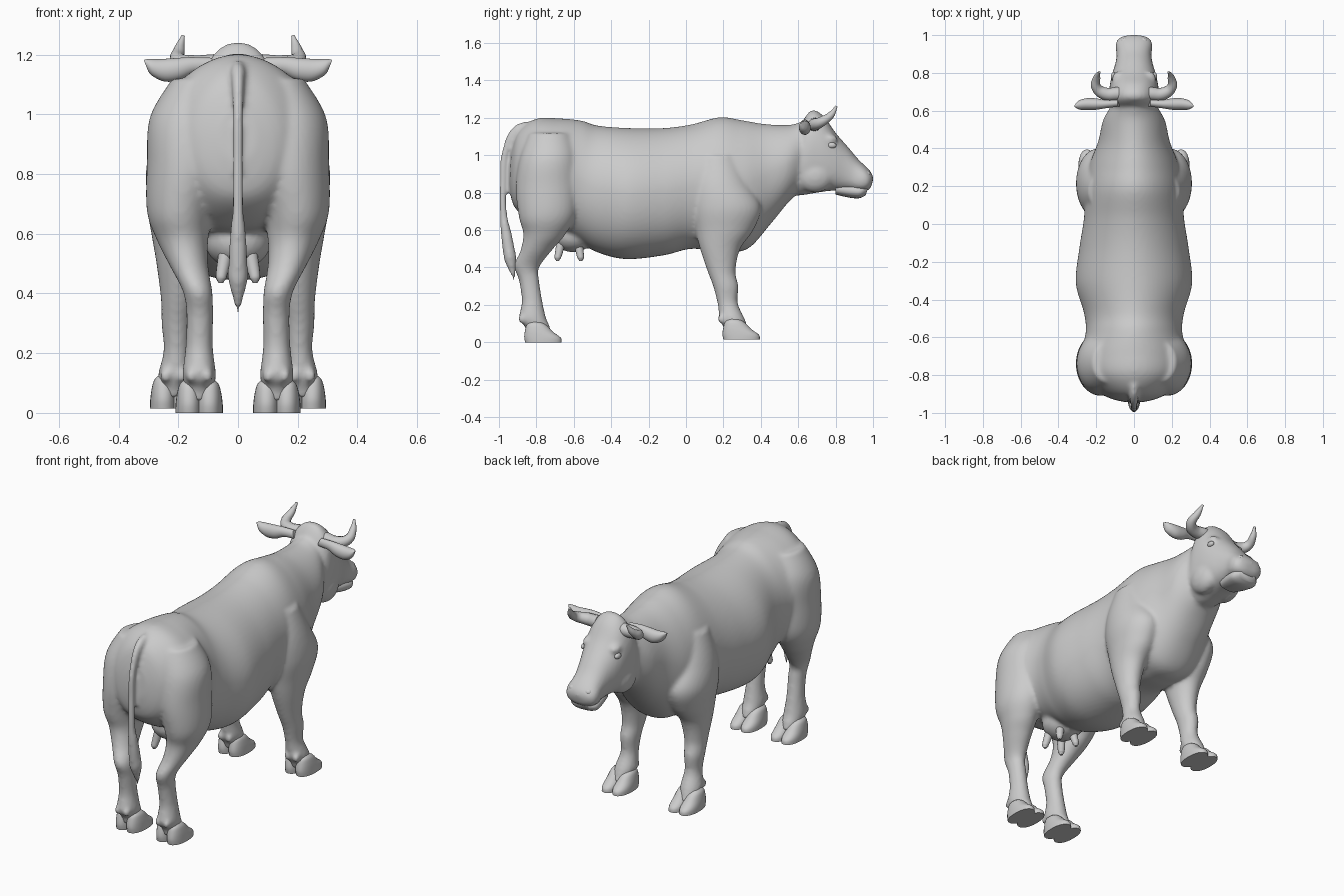
import bpy, bmesh, math
from mathutils import Vector

if "Cube" in bpy.data.objects:
    bpy.data.objects.remove(bpy.data.objects["Cube"])


def finish(ob, angle=50):
    bpy.ops.object.select_all(action='DESELECT')
    ob.select_set(True)
    bpy.context.view_layer.objects.active = ob
    bpy.ops.object.convert(target='MESH')
    bpy.ops.object.shade_smooth_by_angle(angle=math.radians(angle))
    return ob


def catmull(rows, steps):
    out = []
    for i in range(len(rows) - 1):
        p0, p1, p2, p3 = rows[max(i - 1, 0)], rows[i], rows[i + 1], rows[min(i + 2, len(rows) - 1)]
        for k in range(steps):
            t = k / steps
            out.append([0.5 * (2 * b + (c - a) * t + (2 * a - 5 * b + 4 * c - d) * t * t
                               + (3 * b - a - 3 * c + d) * t ** 3)
                        for a, b, c, d in zip(p0, p1, p2, p3)])
    return out + [list(rows[-1])]


def loft(name, rings, e=1.0, e_top=None, steps=4, n=24):
    """Skin through rings given as centre, half axis a, half axis b (9 numbers).
    e is the squareness of the section, e_top that of the +b half."""
    def power(v, p):
        return math.copysign(abs(v) ** p, v)
    bm = bmesh.new()
    loops = []
    for r in catmull(rings, steps):
        c, a, b = Vector(r[0:3]), Vector(r[3:6]), Vector(r[6:9])
        loop = []
        for k in range(n):
            co, si = math.cos(2 * math.pi * k / n), math.sin(2 * math.pi * k / n)
            p = e_top if e_top and si > 0 else e
            loop.append(bm.verts.new(c + a * power(co, p) + b * power(si, p)))
        loops.append(loop)
    for lo, hi in zip(loops, loops[1:]):
        for k in range(n):
            bm.faces.new((lo[k], lo[(k + 1) % n], hi[(k + 1) % n], hi[k]))
    bm.faces.new(loops[0])
    bm.faces.new(loops[-1])
    bmesh.ops.recalc_face_normals(bm, faces=bm.faces)
    me = bpy.data.meshes.new(name)
    bm.to_mesh(me)
    bm.free()
    ob = bpy.data.objects.new(name, me)
    bpy.context.collection.objects.link(ob)
    return ob


def profile(sections, s=1, dx=0, dy=0):
    """Side-view sections (y0, z0, y1, z1, centre x, half width) to rings."""
    return [(s * (cx + dx), (y0 + y1) / 2 + dy, (z0 + z1) / 2, rx, 0, 0, 0, (y1 - y0) / 2, (z1 - z0) / 2)
            for y0, z0, y1, z1, cx, rx in sections]


def tube(name, pts):
    cu = bpy.data.curves.new(name, 'CURVE')
    cu.dimensions = '3D'
    cu.bevel_depth = 1
    cu.bevel_resolution = 4
    cu.resolution_u = 6
    cu.use_fill_caps = True
    sp = cu.splines.new('BEZIER')
    sp.bezier_points.add(len(pts) - 1)
    for bp, p in zip(sp.bezier_points, pts):
        bp.co = p[:3]
        bp.radius = p[3]
        bp.handle_left_type = bp.handle_right_type = 'AUTO'
    ob = bpy.data.objects.new(name, cu)
    bpy.context.collection.objects.link(ob)
    return finish(ob)


def ball(name, loc, scale):
    bpy.ops.mesh.primitive_uv_sphere_add(segments=24, ring_count=14, radius=1, location=loc)
    ob = bpy.context.object
    ob.name = name
    ob.scale = scale
    bpy.ops.object.transform_apply(location=True, rotation=True, scale=True)
    return finish(ob)


# trunk and neck
trunk = [(-.945, .84, -.935, 1.02, 0, .06), (-.915, .72, -.895, 1.13, 0, .16), (-.80, .63, -.80, 1.195, 0, .265),
         (-.70, .60, -.68, 1.197, 0, .28), (-.58, .54, -.56, 1.185, 0, .255), (-.47, .48, -.47, 1.158, 0, .265),
         (-.32, .445, -.30, 1.145, 0, .308), (-.12, .465, -.12, 1.145, 0, .288), (.03, .50, .03, 1.165, 0, .265),
         (.20, .485, .18, 1.203, 0, .255), (.33, .50, .30, 1.187, 0, .235), (.45, .63, .42, 1.167, 0, .19),
         (.54, .74, .55, 1.162, 0, .165), (.60, .80, .62, 1.18, 0, .13)]
# head
skull = [(.56, .80, .61, 1.16, 0, .10), (.60, .785, .67, 1.24, 0, .13), (.70, .80, .735, 1.21, 0, .13),
         (.77, .81, .80, 1.12, 0, .118), (.82, .81, .87, 1.04, 0, .10), (.87, .81, .92, .98, 0, .092),
         (.925, .805, .972, .93, 0, .098), (.968, .81, .995, .90, 0, .08), (.99, .83, 1.002, .875, 0, .04)]
# legs
hind = [(-.84, 1.12, -.62, 1.12, .13, .09), (-.89, .98, -.58, 1.0, .165, .13), (-.91, .82, -.57, .85, .173, .132),
        (-.893, .67, -.59, .68, .195, .11), (-.87, .58, -.65, .57, .185, .085), (-.885, .49, -.71, .50, .165, .065),
        (-.918, .41, -.785, .40, .135, .049), (-.893, .33, -.785, .33, .128, .045),
        (-.878, .22, -.768, .22, .13, .046), (-.892, .13, -.748, .13, .13, .056),
        (-.86, .08, -.73, .09, .13, .05), (-.85, .04, -.72, .05, .13, .045)]
fore = [(.06, 1.0, .28, 1.0, .14, .10), (.03, .85, .34, .85, .175, .113), (.03, .72, .40, .72, .19, .117),
        (.05, .60, .36, .60, .19, .10), (.075, .50, .29, .50, .195, .078), (.115, .38, .265, .38, .20, .058),
        (.145, .30, .28, .30, .205, .051), (.168, .21, .277, .21, .205, .044), (.18, .13, .312, .13, .21, .057),
        (.20, .08, .33, .08, .215, .05), (.21, .05, .34, .06, .215, .045)]

parts = [loft("body", profile(trunk), 0.9, 1.08, steps=8, n=72),
         loft("head", profile(skull), 0.8, 0.92, steps=6, n=48)]
for s in (1, -1):
    parts.append(loft("hind_leg", profile(hind, s), n=40, steps=6))
    parts.append(loft("front_leg", profile(fore, s), n=40, steps=6))
    parts.append(ball("brow", (s * .083, .765, 1.085), (.034, .045, .028)))
    parts.append(ball("cheek", (s * .075, .69, .89), (.06, .10, .09)))
    # dewclaws on each fetlock
    for x, y in ((.215, .193), (.13, -.872)):
        for side in (-1, 1):
            parts.append(ball("dewclaw", (s * (x + side * .027), y, .125), (.02, .024, .026)))
# udder
parts.append(ball("udder", (0, -.605, .575), (.112, .115, .093)))
# tail with tuft
parts.append(tube("tail", [(0, -.80, 1.165, .02), (0, -.90, 1.14, .024), (0, -.962, 1.03, .019),
                           (0, -.978, .85, .018), (0, -.975, .68, .02), (0, -.958, .56, .031),
                           (0, -.94, .45, .035), (0, -.918, .325, .004)]))

# blend the parts into one skin
bpy.ops.object.select_all(action='DESELECT')
for ob in parts:
    ob.select_set(True)
body = parts[0]
bpy.context.view_layer.objects.active = body
bpy.ops.object.join()
rm = body.modifiers.new("blend", 'REMESH')
rm.mode = 'VOXEL'
rm.voxel_size = 0.011
sm = body.modifiers.new("soften", 'SMOOTH')
sm.factor = 0.5
sm.iterations = 6
finish(body, 80)

# lower lip
lip = [(.80, .79, .80, .85, 0, .06), (.87, .774, .88, .85, 0, .078), (.925, .77, .945, .84, 0, .083),
       (.96, .785, .975, .83, 0, .055)]
finish(loft("lower_lip", profile(lip), 0.85))

# hooves: two claws each
claw = [(0, 0, .195, 0, 0, .046), (-.005, .03, .19, .025, 0, .045), (0, .065, .15, .055, 0, .041),
        (.01, .095, .115, .09, 0, .033), (.03, .11, .09, .105, 0, .02)]
for s in (1, -1):
    for label, x, y, z in (("front", .215, .2, .015), ("hind", .13, -.86, 0)):
        for side in (-1, 1):
            hoof = loft(label + "_hoof", profile(claw, s, x + side * .034, y), 0.9)
            hoof.location.z = z
            finish(hoof)

# ears, horns, eyes, nostrils
ear = [(.08, .64, 1.165, .018, .024), (.15, .635, 1.165, .022, .026), (.20, .635, 1.152, .03, .036),
       (.25, .635, 1.147, .031, .038), (.29, .63, 1.155, .024, .03), (.308, .625, 1.162, .008, .02)]
for s in (1, -1):
    finish(loft("ear", [(s * x, y, z, 0, a, 0, s * .008, 0, b) for x, y, z, a, b in ear]))
    tube("horn", [(s * .08, .69, 1.165, .036), (s * .155, .69, 1.165, .033), (s * .2, .725, 1.18, .027),
                  (s * .197, .775, 1.215, .019), (s * .184, .805, 1.262, .006)])
    ball("eye", (s * .108, .78, 1.053), (.014, .024, .016))
    ball("nostril", (s * .05, .965, .9), (.022, .022, .018))

# teats
for s in (1, -1):
    for y in (-.67, -.575):
        d = -.016 if y < -.6 else .012
        tube("teat", [(s * .042, y, .53, .024), (s * .052, y + d * .6, .48, .021),
                      (s * .057, y + d, .452, .018), (s * .058, y + d, .435, .008)])
